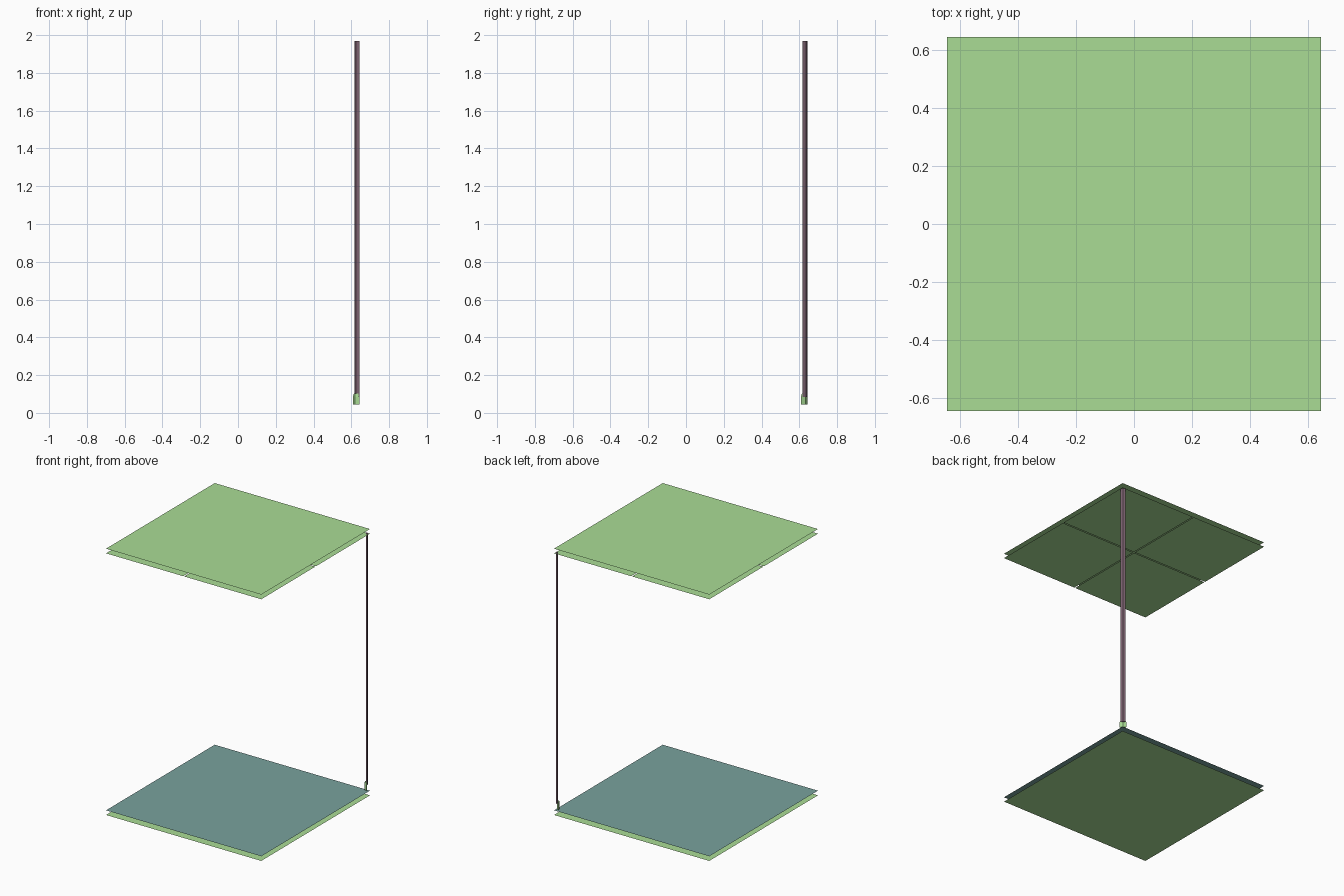
import bpy, bmesh
from mathutils import Vector

if "Cube" in bpy.data.objects:
    bpy.data.objects.remove(bpy.data.objects["Cube"])


def material(name, rgb):
    m = bpy.data.materials.new(name)
    m.diffuse_color = (*rgb, 1)
    m.use_nodes = True
    m.node_tree.nodes["Principled BSDF"].inputs["Base Color"].default_value = m.diffuse_color
    return m


GREEN = material("leaf_green", (0.40, 0.72, 0.30))
TEAL = material("dull_teal", (0.19, 0.36, 0.34))
PURPLE = material("dusky_purple", (0.20, 0.12, 0.16))


def finish(bm, name, mat):
    me = bpy.data.meshes.new(name)
    bm.to_mesh(me)
    bm.free()
    me.materials.append(mat)
    ob = bpy.data.objects.new(name, me)
    bpy.context.collection.objects.link(ob)
    return ob


def sheet(name, x0, x1, y0, y1, z, mat, up=True):
    """Single-sided flat rectangle."""
    bm = bmesh.new()
    pts = [(x0, y0), (x1, y0), (x1, y1), (x0, y1)]
    if not up:
        pts.reverse()
    bm.faces.new([bm.verts.new((x, y, z)) for x, y in pts])
    return finish(bm, name, mat)


def diagonal_bar(name, centre, levels, mat):
    """Flattened diamond bar set across the corner; levels = (z, half width, half depth)."""
    bm = bmesh.new()
    across = Vector((1, -1, 0)).normalized()
    outward = Vector((1, 1, 0)).normalized()
    rings = []
    for z, w, d in levels:
        c = Vector((centre, centre, z))
        rings.append([bm.verts.new(c + o) for o in
                      (across * w, outward * d, -across * w, -outward * d)])
    for a, b in zip(rings, rings[1:]):
        for i in range(4):
            j = (i + 1) % 4
            bm.faces.new((a[i], a[j], b[j], b[i]))
    bm.faces.new(rings[0][::-1])
    bm.faces.new(rings[-1])
    bmesh.ops.recalc_face_normals(bm, faces=bm.faces)
    return finish(bm, name, mat)


H = 0.645      # half size of the square sheets
T = 0.035      # gap between paired sheets
G = 0.004      # half of the seam between ceiling panels

# Base: green underside with a teal floor above it
sheet("base_underside", -H, H, -H, H, 0, GREEN, up=False)
sheet("base_floor", -H, H, -H, H, T, TEAL)

# Roof: one top sheet and four ceiling panels below it
sheet("roof_top", -H, H, -H, H, 2.0, GREEN)
spans = ((-H, -G), (G, H))
for i, (x0, x1) in enumerate(spans):
    for j, (y0, y1) in enumerate(spans):
        sheet(f"ceiling_panel_{i}{j}", x0, x1, y0, y1, 2.0 - T, GREEN, up=False)

# Corner post and its foot
diagonal_bar("corner_post", 0.63, [(0.085, 0.017, 0.007), (1.97, 0.017, 0.007)], PURPLE)
diagonal_bar("post_foot", 0.625, [(0.045, 0.024, 0.009), (0.085, 0.024, 0.009),
                                  (0.103, 0.016, 0.009)], GREEN)
